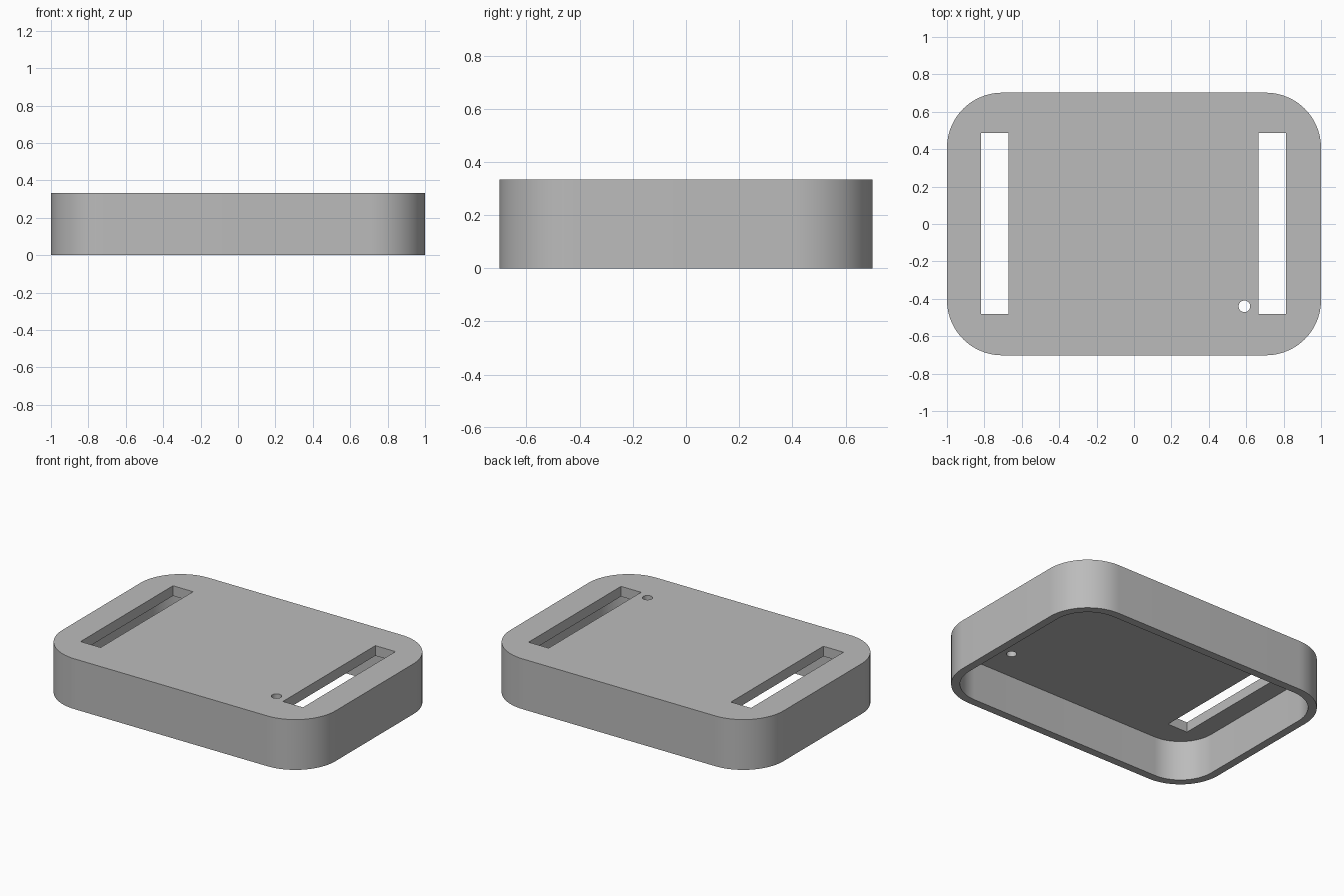
import bpy, bmesh, math

cube = bpy.data.objects.get("Cube")
if cube:
    bpy.data.objects.remove(cube, do_unlink=True)

HX, HY, HEIGHT, RADIUS = 1.0, 0.702, 0.333, 0.295
WALL, PLATE = 0.053, 0.067

grey = bpy.data.materials.new("plain_grey")
grey.use_nodes = True
color = (0.5, 0.5, 0.5, 1)
grey.diffuse_color = color
grey.node_tree.nodes["Principled BSDF"].inputs["Base Color"].default_value = color


def rounded_outline(hx, hy, r, steps=24):
    """Rounded rectangle, counter-clockwise."""
    pts = []
    for quarter, (sx, sy) in enumerate([(1, 1), (-1, 1), (-1, -1), (1, -1)]):
        for i in range(steps + 1):
            a = (quarter + i / steps) * math.pi / 2
            pts.append((sx * (hx - r) + r * math.cos(a),
                        sy * (hy - r) + r * math.sin(a)))
    return pts


def prism(name, outline, z0, z1):
    bm = bmesh.new()
    base = bm.faces.new([bm.verts.new((x, y, z0)) for x, y in outline])
    top = bmesh.ops.extrude_face_region(bm, geom=[base])["geom"]
    verts = [v for v in top if isinstance(v, bmesh.types.BMVert)]
    bmesh.ops.translate(bm, verts=verts, vec=(0, 0, z1 - z0))
    bmesh.ops.recalc_face_normals(bm, faces=bm.faces)
    mesh = bpy.data.meshes.new(name)
    bm.to_mesh(mesh)
    bm.free()
    obj = bpy.data.objects.new(name, mesh)
    bpy.context.collection.objects.link(obj)
    mesh.materials.append(grey)
    return obj


def box_outline(x0, x1, y0, y1):
    return [(x0, y0), (x1, y0), (x1, y1), (x0, y1)]


# Tray cover with an open underside
cover = prism("cover", rounded_outline(HX, HY, RADIUS), 0, HEIGHT)

# Cavity, two long slots and a small round hole
hole = [(0.59 + 0.031 * math.cos(math.tau * i / 32),
         -0.44 + 0.031 * math.sin(math.tau * i / 32)) for i in range(32)]
cutters = [
    prism("cavity_cutter",
          rounded_outline(HX - WALL, HY - WALL, RADIUS - WALL), -0.1, HEIGHT - PLATE),
    prism("left_slot_cutter", box_outline(0.665, 0.812, -0.48, 0.487), 0.15, 0.5),
    prism("right_slot_cutter", box_outline(-0.817, -0.67, -0.48, 0.487), 0.15, 0.5),
    prism("pin_hole_cutter", hole, 0.15, 0.5),
]

bpy.ops.object.select_all(action="DESELECT")
bpy.context.view_layer.objects.active = cover
cover.select_set(True)
for cutter in cutters:
    cutter.hide_render = True
    mod = cover.modifiers.new(cutter.name, "BOOLEAN")
    mod.operation = "DIFFERENCE"
    mod.solver = "EXACT"
    mod.object = cutter
    bpy.ops.object.modifier_apply(modifier=mod.name)
    bpy.data.objects.remove(cutter, do_unlink=True)

# Smooth corners, crisp rims
bpy.ops.object.shade_smooth_by_angle(angle=math.radians(30))
